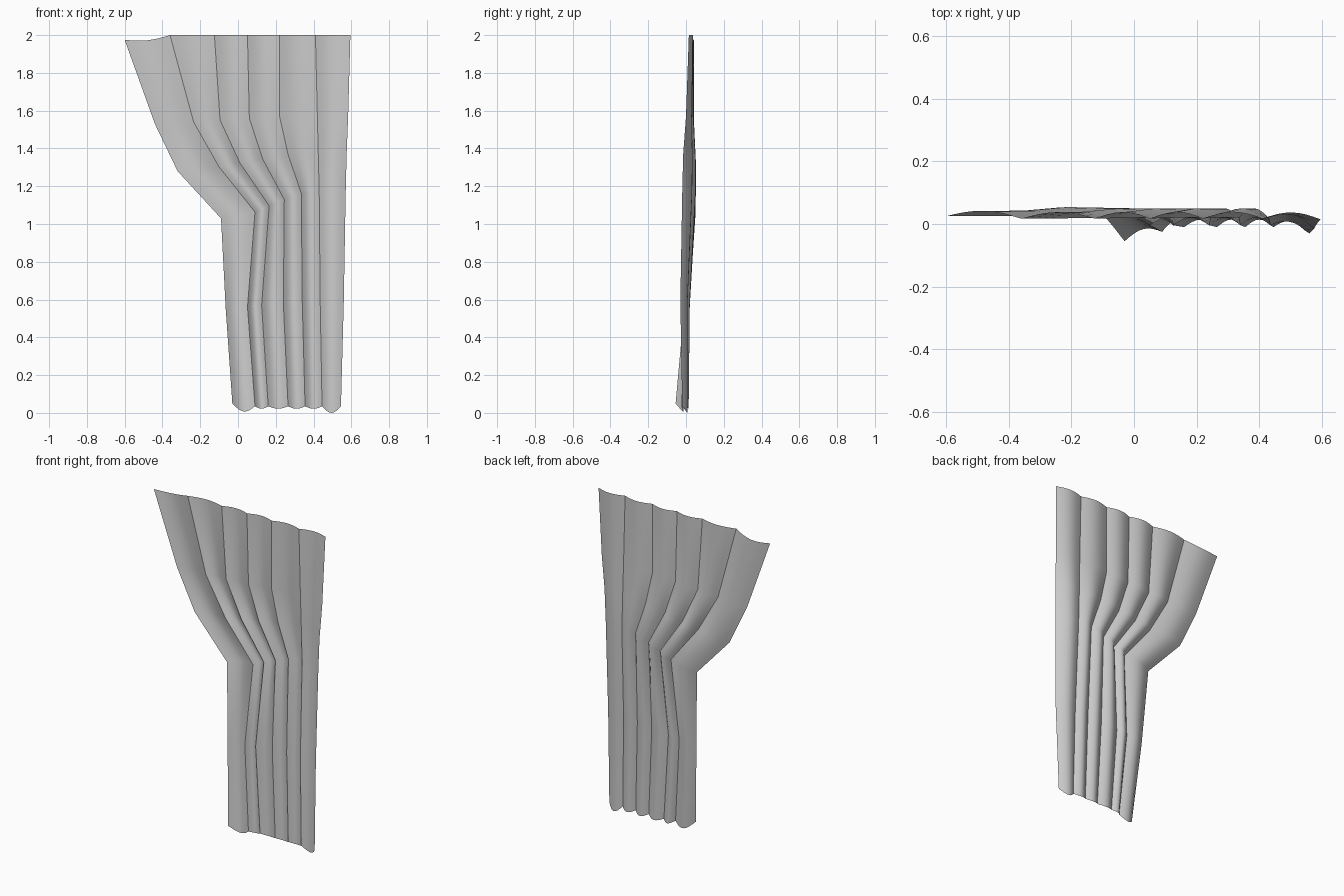
import bpy, bmesh
from math import sin, pi

cube = bpy.data.objects.get("Cube")
if cube:
    bpy.data.objects.remove(cube, do_unlink=True)

# Plain grey cloth
cloth = bpy.data.materials.new("grey cloth")
cloth.use_nodes = True
grey = (0.6, 0.6, 0.6, 1)
cloth.diffuse_color = grey
cloth.node_tree.nodes["Principled BSDF"].inputs["Base Color"].default_value = grey

STEPS = 8  # columns across each fold

# Each row, top to bottom: height, rise per crease, depth at left edge,
# inner creases and right edge, then fold depth
rows = [
    (2.0, 0, .025, .017, .015, .021),
    (1.53, .01, .025, .018, 0, .021),
    (1.28, .022, .028, .02, -.015, .03),
    (1.03, .033, .02, .02, -.02, .03),
    (.55, .01, -.01, -.004, -.03, .024),
    (.035, 0, -.055, -.01, -.02, .024),
]

# Side position of the left edge, five creases and right edge on each row
creases = [
    (-.6, -.36, -.125, .05, .22, .41, .595),
    (-.44, -.235, -.095, .06, .22, .42, .583),
    (-.32, -.1, .01, .13, .265, .425, .575),
    (-.09, .09, .165, .245, .335, .43, .57),
    (-.065, .05, .125, .24, .34, .435, .56),
    (-.03, .09, .16, .265, .355, .445, .545),
]


def mix(a, b, t):
    return a + (b - a) * t


def crease_point(r, i):
    """Position of crease i on row r."""
    height, rise, left, inner, right, _ = rows[r]
    y = left if i == 0 else right if i == 6 else inner
    z = height + rise * min(i, 4)
    last = len(rows) - 1
    if i == 0:
        z += -.025 if r == 0 else .015 if r == last else 0
    if r == last and i == 1:
        y -= .015
    return creases[r][i], y, z


def cloth_point(r, col):
    """Point on the cloth: folds arch backwards between creases."""
    i = min(col // STEPS, 5)
    t = col / STEPS - i
    x, y, z = (mix(a, b, t) for a, b in zip(crease_point(r, i), crease_point(r, i + 1)))
    arch = sin(pi * t)
    y += rows[r][5] * arch
    # Scalloped hem and the sagging upper corner
    if r == len(rows) - 1:
        z -= arch * (.035 if i in (0, 5) else .013)
    elif r == 0 and i == 0:
        z -= .015 * arch
    return x, y, z


# Pleated curtain, one open sheet of cloth
columns = 6 * STEPS + 1
bm = bmesh.new()
grid = [[bm.verts.new(cloth_point(r, c)) for c in range(columns)] for r in range(len(rows))]
for upper, lower in zip(grid, grid[1:]):
    for c in range(columns - 1):
        face = bm.faces.new((lower[c], lower[c + 1], upper[c + 1], upper[c]))
        face.smooth = True

# Keep the creases crisp
for upper, lower in zip(grid, grid[1:]):
    for c in range(STEPS, columns - 1, STEPS):
        bm.edges.get((upper[c], lower[c])).smooth = False

mesh = bpy.data.meshes.new("curtain")
bm.to_mesh(mesh)
bm.free()
mesh.materials.append(cloth)
curtain = bpy.data.objects.new("curtain", mesh)
bpy.context.collection.objects.link(curtain)
